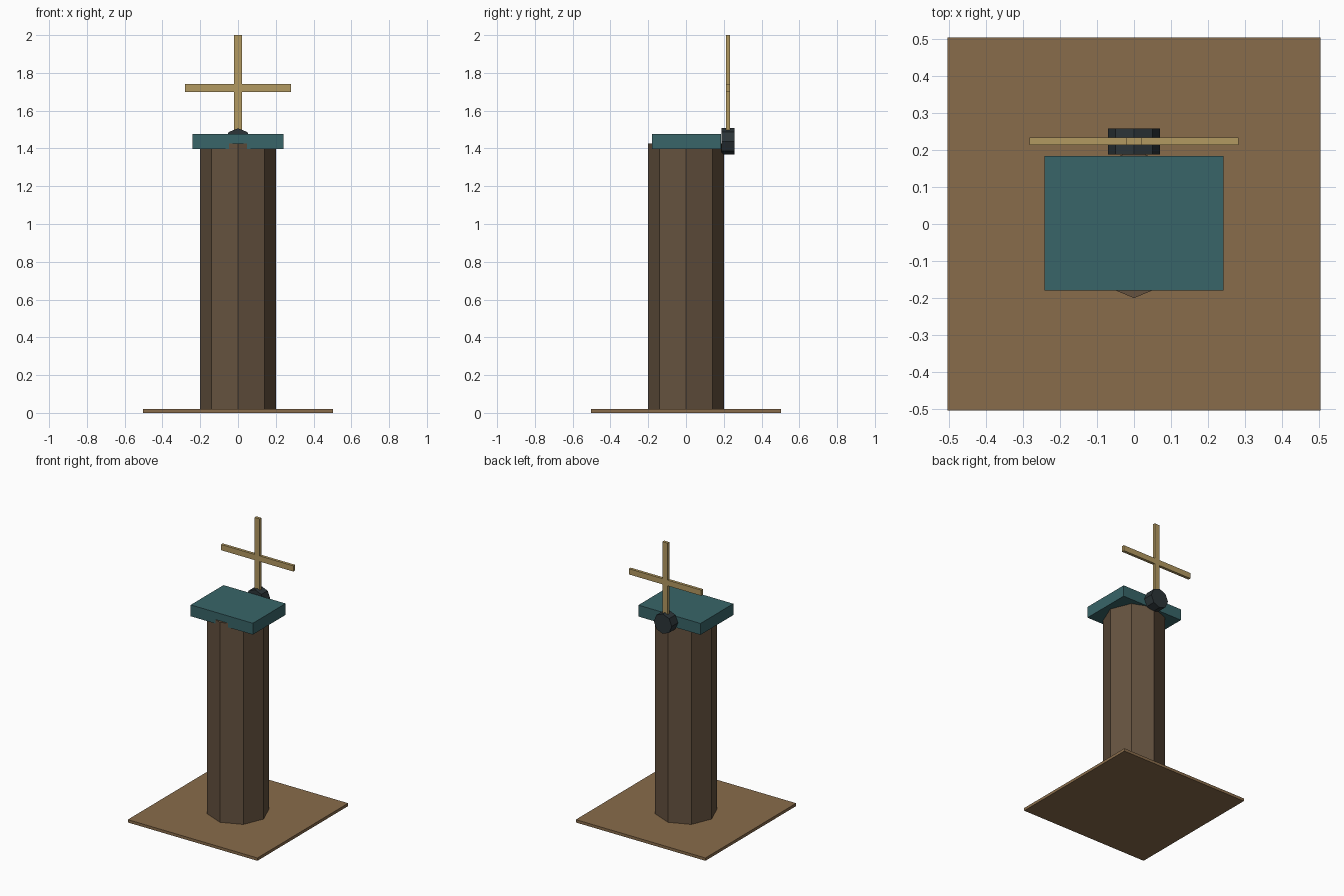
import bpy
import math

if "Cube" in bpy.data.objects:
    bpy.data.objects.remove(bpy.data.objects["Cube"])


def paint(obj, name, rgb):
    mat = bpy.data.materials.get(name) or bpy.data.materials.new(name)
    mat.diffuse_color = (*rgb, 1)
    mat.use_nodes = True
    mat.node_tree.nodes["Principled BSDF"].inputs["Base Color"].default_value = mat.diffuse_color
    obj.data.materials.append(mat)


def box(name, center, size, mat, rgb):
    bpy.ops.mesh.primitive_cube_add(size=1, location=center)
    obj = bpy.context.object
    obj.name = name
    obj.scale = size
    bpy.ops.object.transform_apply(location=False, rotation=False, scale=True)
    paint(obj, name=mat, rgb=rgb)


def octagon(name, center, radius, depth, rotation, mat, rgb):
    bpy.ops.mesh.primitive_cylinder_add(vertices=8, radius=radius, depth=depth,
                                        location=center, rotation=rotation)
    obj = bpy.context.object
    obj.name = name
    paint(obj, mat, rgb)


EARTH = ("earth", (0.25, 0.15, 0.07))
BARK = ("dark_wood", (0.13, 0.085, 0.05))
TEAL = ("teal", (0.04, 0.13, 0.14))
IRON = ("iron", (0.025, 0.035, 0.04))
SAIL = ("pale_wood", (0.45, 0.32, 0.12))

# Ground slab, eight-sided tower and flat cap
box("base_plate", (0, 0, 0.01), (1.008, 1.008, 0.02), *EARTH)
octagon("tower", (0, 0, 0.7225), 0.2, 1.405, (0, 0, 0), *BARK)
box("cap", (0, 0.002, 1.436), (0.483, 0.364, 0.08), *TEAL)

# Hub on the back of the cap, axis along y
HUB_Y = 0.223
octagon("hub", (0, HUB_Y, 1.437), 0.07, 0.07, (math.pi / 2, 0, 0), *IRON)

# Crossed blades
box("vertical_blade", (0, HUB_Y, 1.72), (0.04, 0.02, 0.56), *SAIL)
box("horizontal_blade", (0, HUB_Y, 1.72), (0.563, 0.02, 0.04), *SAIL)
